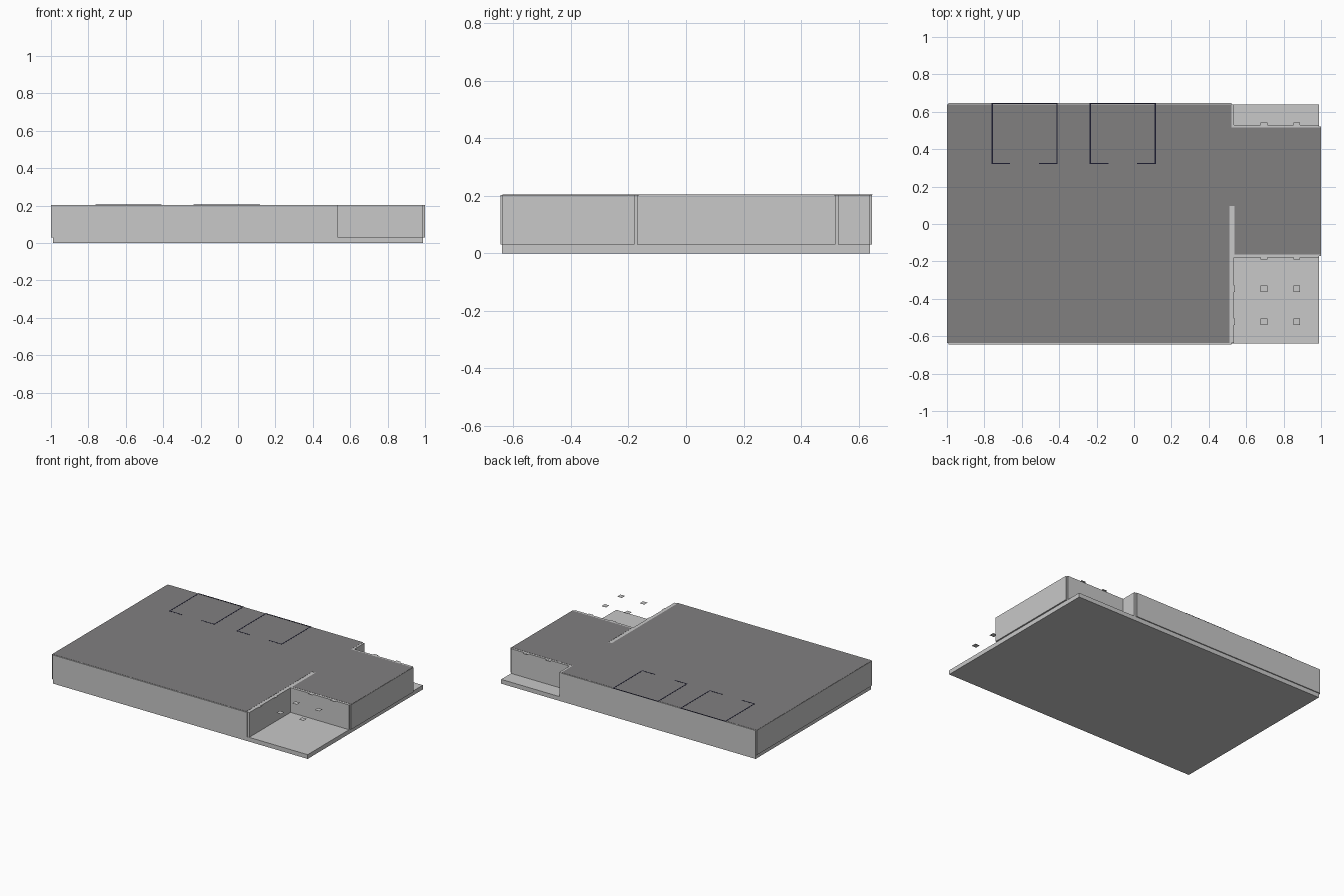
import bpy, bmesh

if "Cube" in bpy.data.objects:
    bpy.data.objects.remove(bpy.data.objects["Cube"])

def mat(name, c):
    m = bpy.data.materials.new(name)
    m.diffuse_color = (*c, 1)
    m.use_nodes = True
    m.node_tree.nodes["Principled BSDF"].inputs["Base Color"].default_value = m.diffuse_color
    return m

LIGHT = mat("light_grey", (0.58, 0.58, 0.58))
DARK = mat("roof_grey", (0.22, 0.215, 0.217))
NAVY = mat("dark_navy", (0.012, 0.012, 0.03))

def prism(name, pts, z0, z1, m):
    """Extrude a plan outline between two heights."""
    bm = bmesh.new()
    f = bm.faces.new([bm.verts.new((x, y, z0)) for x, y in pts])
    r = bmesh.ops.extrude_face_region(bm, geom=[f])
    for v in r["geom"]:
        if isinstance(v, bmesh.types.BMVert):
            v.co.z = z1
    bmesh.ops.recalc_face_normals(bm, faces=bm.faces)
    me = bpy.data.meshes.new(name)
    bm.to_mesh(me)
    bm.free()
    me.materials.append(m)
    ob = bpy.data.objects.new(name, me)
    bpy.context.collection.objects.link(ob)
    return ob

def rect(x0, y0, x1, y1):
    return [(x0, y0), (x1, y0), (x1, y1), (x0, y1)]

# Ground slab
prism("floor_slab", rect(-0.99, -0.64, 0.99, 0.64), 0, 0.03, LIGHT)

# Walls with small notched corners, overhanging the slab slightly
walls = [(-0.993, -0.645), (0.52, -0.645), (0.52, -0.637), (0.535, -0.637),
         (0.535, -0.18), (0.99, -0.18), (0.99, -0.17), (1, -0.17),
         (1, 0.52), (0.99, 0.52), (0.99, 0.53), (0.535, 0.53),
         (0.535, 0.64), (0.52, 0.64), (0.52, 0.647), (-0.993, 0.647),
         (-0.993, 0.64), (-1, 0.64), (-1, -0.637), (-0.993, -0.637)]
prism("walls", walls, 0.03, 0.2035, LIGHT)

# Dark roof covering, leaving some wall tops exposed
roof = [(-0.998, -0.637), (0.511, -0.637), (0.511, 0.095), (0.537, 0.095),
        (0.537, -0.163), (0.998, -0.163), (0.998, 0.515), (0.52, 0.515),
        (0.52, 0.64), (-0.998, 0.64)]
prism("roof", roof, 0.203, 0.2045, DARK)

# Two room outlines with a door gap, drawn on the roof
t = 0.007
for i, x in enumerate((-0.762, -0.237)):
    w = 0.354
    parts = [(x, 0.322, x + t, 0.648), (x + w - t, 0.322, x + w, 0.648),
             (x, 0.641, x + w, 0.648), (x, 0.32, x + 0.1, 0.327),
             (x + w - 0.1, 0.32, x + w, 0.327)]
    for j, p in enumerate(parts):
        prism(f"room_outline_{i}_{j}", rect(*p), 0.2035, 0.2052, NAVY)

# Column caps: four free over the terrace, others half sunk in the walls
caps = [(x, y) for x in (0.695, 0.87) for y in (-0.347, -0.522, -0.1715, 0.5265)]
caps += [(0.5235, y) for y in (-0.347, -0.522)]
h = 0.0175
for i, (x, y) in enumerate(caps):
    prism(f"column_cap_{i}", rect(x - h, y - h, x + h, y + h), 0.202, 0.203, LIGHT)
